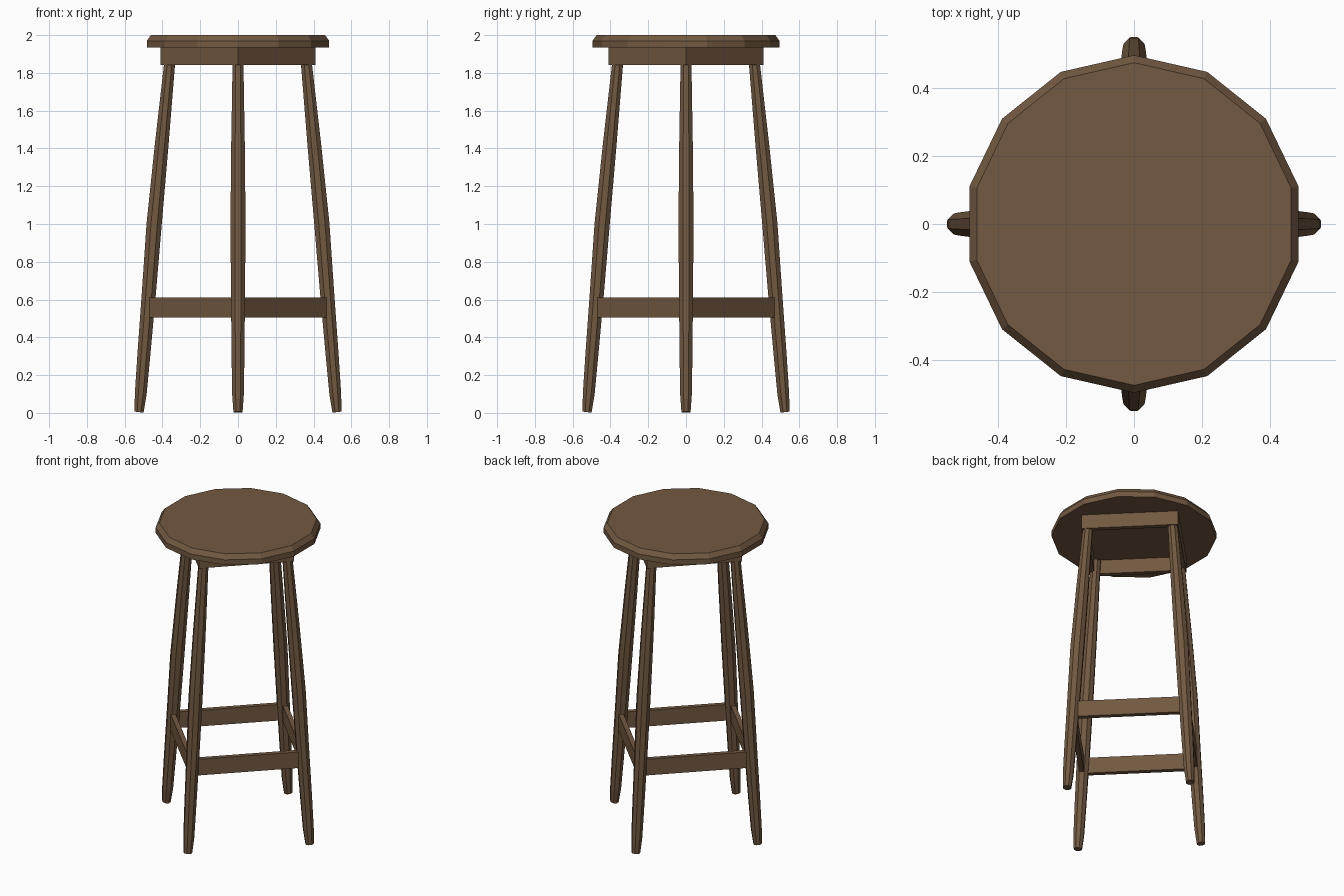
import bpy
import bmesh
from math import cos, sin, pi
from mathutils import Matrix, Vector

if "Cube" in bpy.data.objects:
    bpy.data.objects.remove(bpy.data.objects["Cube"], do_unlink=True)

wood = bpy.data.materials.new("brown wood")
wood.use_nodes = True
BROWN = (0.17, 0.10, 0.052, 1)
wood.diffuse_color = BROWN
wood.node_tree.nodes["Principled BSDF"].inputs["Base Color"].default_value = BROWN


def finish(name, bm):
    """Turn a bmesh into a flat-shaded wooden object."""
    bmesh.ops.recalc_face_normals(bm, faces=bm.faces)
    mesh = bpy.data.meshes.new(name)
    bm.to_mesh(mesh)
    bm.free()
    mesh.materials.append(wood)
    obj = bpy.data.objects.new(name, mesh)
    bpy.context.collection.objects.link(obj)
    return obj


def loft(bm, rings):
    """Skin a stack of rings and cap both ends."""
    loops = [[bm.verts.new(p) for p in ring] for ring in rings]
    n = len(loops[0])
    for a, b in zip(loops, loops[1:]):
        for i in range(n):
            j = (i + 1) % n
            bm.faces.new((a[i], a[j], b[j], b[i]))
    bm.faces.new(loops[0])
    bm.faces.new(loops[-1])


def polygon(sides, radius, z, start=0.0):
    return [Vector((radius * cos(start + 2 * pi * i / sides),
                    radius * sin(start + 2 * pi * i / sides), z)) for i in range(sides)]


# Seat: fourteen-sided disc with a chamfered top edge
bm = bmesh.new()
loft(bm, [polygon(14, r, z, pi / 2) for r, z in ((0.495, 1.935), (0.495, 1.97), (0.473, 2.0))])
finish("seat", bm)

# Apron: four mitred boards under the seat, corners over the legs
bm = bmesh.new()
outer_r, inner_r, low, high = 0.41, 0.368, 1.842, 1.936
section = ((outer_r, low), (outer_r, high), (inner_r, high), (inner_r, low))
loops = [[bm.verts.new(p) for p in polygon(4, r, z)] for r, z in section]
for k in range(4):
    a, b = loops[k], loops[(k + 1) % 4]
    for i in range(4):
        j = (i + 1) % 4
        bm.faces.new((a[i], a[j], b[j], b[i]))
finish("apron", bm)

# Legs: splayed, eight-sided, swelling in the middle (offset, half width, height)
LEG = ((0.524, 0.024, 0.004), (0.515, 0.031, 0.10), (0.499, 0.034, 0.30),
       (0.473, 0.037, 0.62), (0.444, 0.040, 1.0), (0.404, 0.036, 1.42),
       (0.363, 0.029, 1.84), (0.354, 0.028, 1.925))
TILT = 0.12
for k, side in enumerate(("left", "back", "right", "front")):
    turn = Matrix.Rotation(k * pi / 2, 3, "Z")
    rings = []
    for offset, half, z in LEG:
        ring = polygon(8, half / cos(pi / 8), z, pi / 8)
        rings.append([turn @ Vector((p.x + offset, p.y, max(0, z + TILT * p.x))) for p in ring])
    bm = bmesh.new()
    loft(bm, rings)
    finish(side + "_leg", bm)

# Stretchers: flat boards joining neighbouring legs
LENGTH, THICK, TALL, FACE = 0.61, 0.03, 0.106, 0.357
for k, side in enumerate(("back_left", "back_right", "front_right", "front_left")):
    bm = bmesh.new()
    bmesh.ops.create_cube(bm, size=1)
    bmesh.ops.scale(bm, vec=(THICK, LENGTH, TALL), verts=bm.verts)
    bmesh.ops.translate(bm, vec=(FACE - THICK / 2, 0, 0.557), verts=bm.verts)
    bmesh.ops.rotate(bm, cent=(0, 0, 0), verts=bm.verts,
                     matrix=Matrix.Rotation(pi / 4 + k * pi / 2, 3, "Z"))
    finish(side + "_stretcher", bm)
